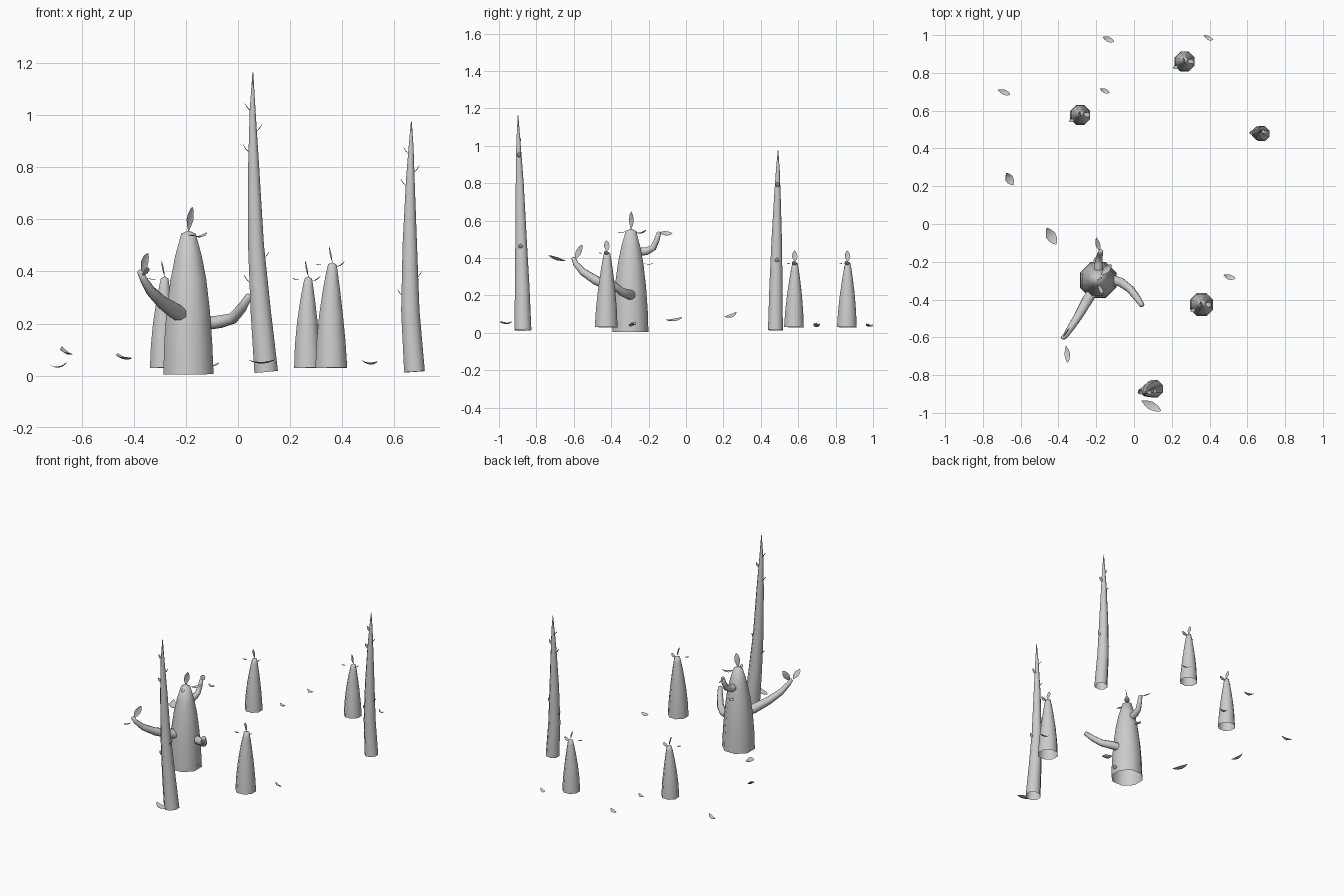
import bpy, math
from mathutils import Vector as V


def make(name, verts, faces, angle=60):
    me = bpy.data.meshes.new(name)
    me.from_pydata([tuple(v) for v in verts], [], faces)
    me.update()
    ob = bpy.data.objects.new(name, me)
    bpy.context.collection.objects.link(ob)
    bpy.ops.object.select_all(action='DESELECT')
    ob.select_set(True)
    bpy.context.view_layer.objects.active = ob
    bpy.ops.object.shade_smooth_by_angle(angle=math.radians(angle))
    return ob


def tube(name, pts, sides=8, cap=0.008):
    """Sweep (x, y, z, radius) rings; open start, small pointed end."""
    c = [V(p[:3]) for p in pts]
    n = len(c)
    verts, faces = [], []
    d0 = (c[1] - c[0]).normalized()
    u = V((1, 0, 0)) if abs(d0.z) > 0.7 else V((0, 0, 1))
    for i in range(n):
        d = (c[min(i + 1, n - 1)] - c[max(i - 1, 0)]).normalized()
        u = (u - d * u.dot(d)).normalized()
        w = d.cross(u)
        for k in range(sides):
            a = 2 * math.pi * (k + 0.5) / sides
            verts.append(c[i] + (u * math.cos(a) + w * math.sin(a)) * pts[i][3])
    for i in range(n - 1):
        for k in range(sides):
            q = (k + 1) % sides
            faces.append((i * sides + k, i * sides + q,
                          (i + 1) * sides + q, (i + 1) * sides + k))
    verts.append(c[-1] + d * cap)
    for k in range(sides):
        faces.append(((n - 1) * sides + k, (n - 1) * sides + (k + 1) % sides, n * sides))
    return make(name, verts, faces)


def leaf(name, a, b, width, normal=(0, 0, 1), sag=0.015):
    """Thin cupped leaf from a to b."""
    a, b = V(a), V(b)
    d = (b - a).normalized()
    n = V(normal)
    n = (n - d * n.dot(d)).normalized()
    s = d.cross(n)
    rows = [(0, 0.08), (0.2, 0.6), (0.45, 1), (0.7, 0.85), (0.88, 0.5), (1, 0.03)]
    verts, faces = [], []
    for t, w in rows:
        p = a.lerp(b, t) - n * sag * 4 * t * (1 - t)
        h = s * width * w / 2
        lift = n * width * w * 0.12
        verts += [p - h + lift, p, p + h + lift]
    for i in range(len(rows) - 1):
        for k in range(2):
            j = i * 3 + k
            faces.append((j, j + 1, j + 4, j + 3))
    return make(name, verts, faces)


# Main stump
tube("main_stump", [(-.19, -.297, .005, .104), (-.191, -.297, .12, .1),
                    (-.191, -.297, .25, .09), (-.19, -.296, .37, .074),
                    (-.19, -.295, .46, .055), (-.19, -.294, .545, .03)], cap=.012)

# Branches of the main stump
tube("left_branch", [(-.2, -.33, .225, .03), (-.245, -.40, .25, .03), (-.29, -.48, .28, .025),
                     (-.335, -.55, .325, .02), (-.362, -.59, .37, .015), (-.376, -.602, .4, .012)])
tube("right_branch", [(-.13, -.29, .2, .027), (-.07, -.308, .207, .026), (-.02, -.345, .22, .022),
                      (.015, -.39, .26, .019), (.042, -.43, .305, .014)])
tube("rear_branch", [(-.19, -.27, .43, .025), (-.188, -.21, .437, .022), (-.183, -.175, .455, .018),
                     (-.178, -.155, .5, .015), (-.176, -.145, .535, .012)])

# Leaves of the main stump
leaf("main_top_leaf", (-.19, -.294, .555), (-.175, -.293, .648), .036, (1, -1, 0), .006)
leaf("main_side_leaf_1", (-.172, -.27, .54), (-.12, -.215, .55), .034)
leaf("main_side_leaf_2", (-.19, -.32, .543), (-.165, -.37, .54), .02, sag=.006)
leaf("main_side_leaf_3", (-.2, -.225, .37), (-.205, -.175, .37), .025, sag=.004)
leaf("main_base_leaf", (-.1, -.3, .035), (-.073, -.285, .05), .03, sag=.004)
leaf("left_branch_leaf_1", (-.37, -.595, .395), (-.345, -.555, .47), .04, (1, -1, 0), .006)
leaf("left_branch_leaf_2", (-.36, -.645, .385), (-.35, -.735, .415), .034, (-.5, 0, 1), .008)
leaf("rear_branch_leaf", (-.18, -.145, .535), (-.2, -.072, .532), .034, (.7, 0, .7), .006)

# Tall spires
spires = [
    [(.108, -.872, .015, .049), (.087, -.876, .25, .042), (.069, -.882, .5, .033),
     (.06, -.889, .8, .023), (.056, -.896, 1.02, .012), (.057, -.898, 1.16, .002)],
    [(.677, .478, .015, .043), (.661, .481, .25, .038), (.659, .485, .5, .03),
     (.661, .489, .75, .018), (.664, .491, .88, .01), (.665, .492, .972, .002)]]
for i, s in enumerate(spires):
    tube(f"spire_{i + 1}", s)

# Thorns along the spires: x, y, z, side
thorns = [(.05, -.892, 1.015, -1), (.068, -.892, .935, 1), (.045, -.89, .855, -1),
          (.095, -.885, .445, 1), (.048, -.882, .355, -1),
          (.66, .492, .845, -1), (.67, .49, .775, 1), (.648, .488, .725, -1),
          (.68, .486, .37, 1), (.637, .483, .3, -1)]
for i, (x, y, z, s) in enumerate(thorns):
    leaf(f"thorn_{i + 1}", (x, y, z), (x + s * .026, y, z + .034), .022, (-s, 0, 1), .004)

# Small cones with a crown of leaves: base x, y, radius, height, top x, y
cones = [(.358, -.427, .066, .435, .362, -.422),
         (.268, .86, .057, .38, .27, .865),
         (-.285, .577, .057, .38, -.281, .583)]
for i, (x, y, r, h, tx, ty) in enumerate(cones):
    b = .03
    prof = [(0, 1), (.25, .91), (.5, .75), (.75, .53), (.9, .37), (.98, .27)]
    tube(f"small_cone_{i + 1}",
         [(x + (tx - x) * t - .012 * t * (1 - t), y + (ty - y) * t,
           b + (h - b) * t, r * k) for t, k in prof])
    leaf(f"cone_top_leaf_{i + 1}", (tx, ty, h), (tx - .012, ty - .003, h + .06), .03, (1, .2, .1), .004)
    leaf(f"cone_right_leaf_{i + 1}", (tx + .013, ty, h - .018), (tx + .048, ty - .008, h + .005),
         .026, (-.4, 0, 1), .006)
    leaf(f"cone_left_leaf_{i + 1}", (tx - .036, ty - .03, h - .01), (tx - .064, ty - .04, h - .006), .018, sag=.003)

# Leaves scattered low over the ground: start, end, width, facing
fallen = [((-.166, .99, .045), (-.106, .965, .05), .028, (0, 0, 1)),
          ((.37, 1, .045), (.42, .975, .05), .022, (0, .3, 1)),
          ((-.72, .71, .04), (-.655, .685, .052), .028, (0, 0, 1)),
          ((-.18, .715, .05), (-.13, .695, .055), .025, (0, 0, 1)),
          ((-.675, .27, .112), (-.638, .205, .085), .046, (.3, 0, 1)),
          ((-.462, -.02, .085), (-.412, -.108, .07), .055, (.2, 0, 1)),
          ((.475, -.27, .06), (.537, -.287, .055), .03, (0, .3, 1)),
          ((.04, -.935, .06), (.143, -.99, .062), .045, (0, 0, 1))]
for i, (a, b, w, n) in enumerate(fallen):
    leaf(f"fallen_leaf_{i + 1}", a, b, w, n)
